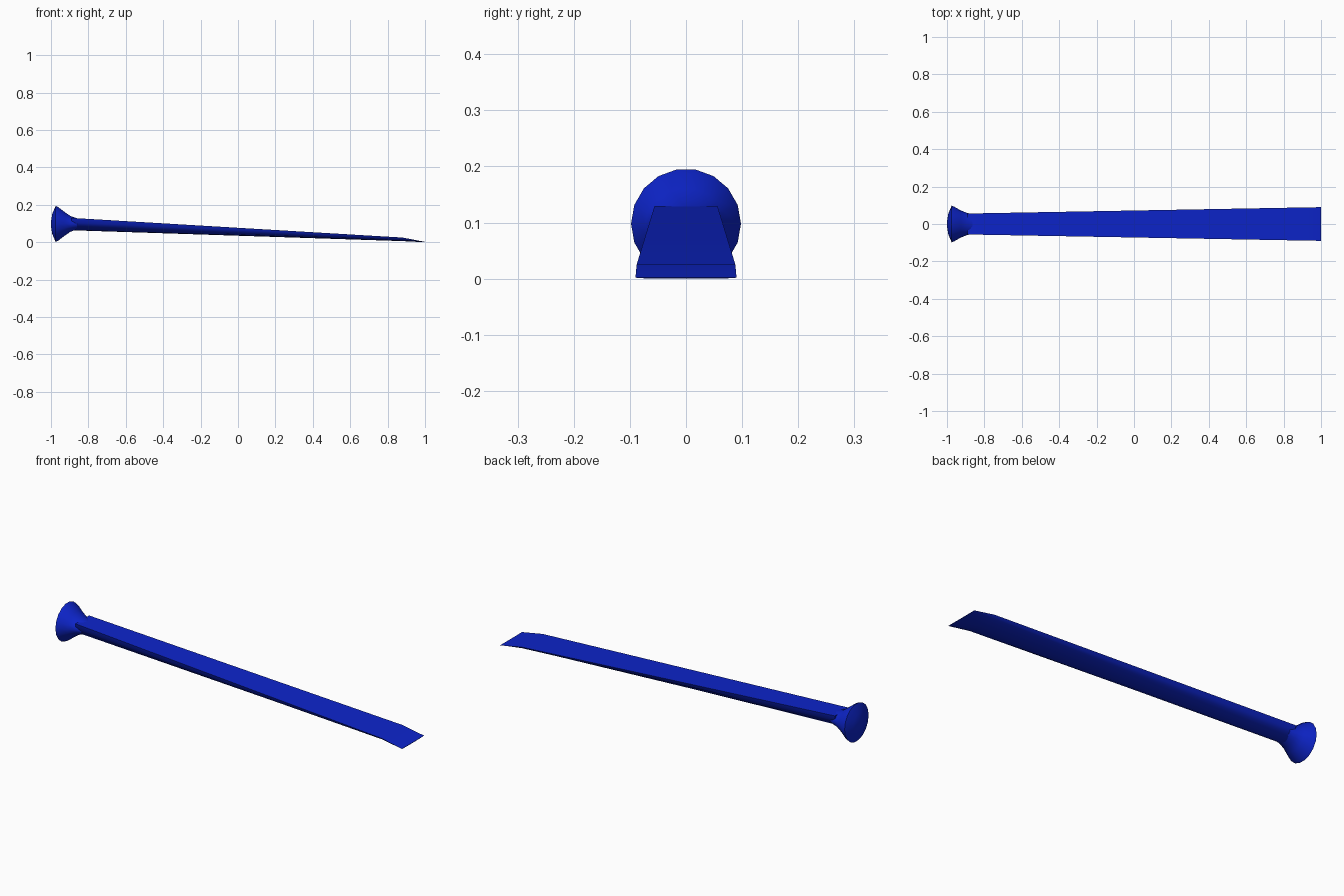
import bpy, bmesh
from math import sin, cos, pi, radians

if "Cube" in bpy.data.objects:
    bpy.data.objects.remove(bpy.data.objects["Cube"], do_unlink=True)

blue = bpy.data.materials.new("deep blue")
blue.use_nodes = True
color = (0.004, 0.018, 0.6, 1)
blue.diffuse_color = color
blue.node_tree.nodes["Principled BSDF"].inputs["Base Color"].default_value = color


def loft(name, rings, angle):
    """Skin a list of equal-length rings and cap both ends."""
    bm = bmesh.new()
    loops = [[bm.verts.new(p) for p in ring] for ring in rings]
    for a, b in zip(loops, loops[1:]):
        for i in range(len(a)):
            j = (i + 1) % len(a)
            bm.faces.new((a[i], a[j], b[j], b[i]))
    bm.faces.new(loops[0])
    bm.faces.new(loops[-1])
    bmesh.ops.recalc_face_normals(bm, faces=bm.faces)
    mesh = bpy.data.meshes.new(name)
    bm.to_mesh(mesh)
    bm.free()
    mesh.materials.append(blue)
    obj = bpy.data.objects.new(name, mesh)
    bpy.context.collection.objects.link(obj)
    bpy.ops.object.select_all(action="DESELECT")
    obj.select_set(True)
    bpy.context.view_layer.objects.active = obj
    bpy.ops.object.shade_smooth_by_angle(angle=radians(angle))


def ellipse(x, ry, rz, sides=18):
    return [(x, ry * cos(2 * pi * i / sides), 0.098 + rz * sin(2 * pi * i / sides))
            for i in range(sides)]


def half_round(x, w, top, bottom, steps=10):
    """Flat top, rounded underside."""
    return [(x, w * cos(pi * i / steps), top - (top - bottom) * sin(pi * i / steps) ** 0.8)
            for i in range(steps + 1)]


# Flared striking head with a shallow domed end
loft("head", [ellipse(*s) for s in (
    (-1.0, 0.012, 0.012), (-0.993, 0.055, 0.055), (-0.975, 0.098, 0.098),
    (-0.96, 0.092, 0.09), (-0.925, 0.072, 0.063),
    (-0.895, 0.06, 0.042), (-0.86, 0.052, 0.03))], 40)

# Tapering shaft that ends in a bevelled cutting edge
loft("shaft", [half_round(*s) for s in (
    (-0.89, 0.056, 0.13, 0.064), (0.88, 0.088, 0.025, 0.006),
    (1.0, 0.09, 0.002, 0.0))], 40)
